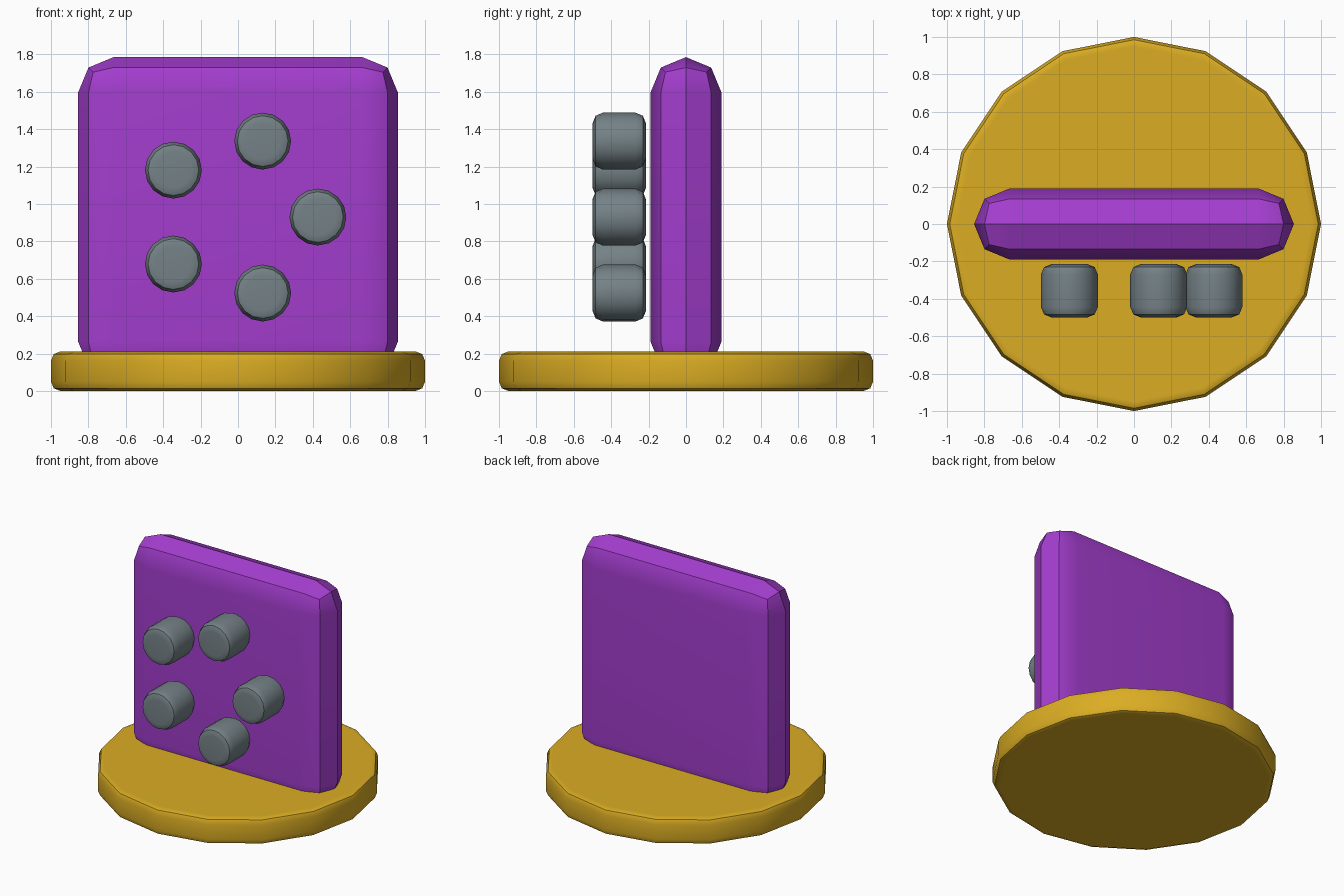
import bpy, bmesh, math
from mathutils import Matrix, Vector

if "Cube" in bpy.data.objects:
    bpy.data.objects.remove(bpy.data.objects["Cube"])


def material(name, r, g, b):
    """Flat colour given as sRGB 0-255, stored as linear."""
    lin = [((c / 255 + 0.055) / 1.055) ** 2.4 for c in (r, g, b)]
    m = bpy.data.materials.new(name)
    m.diffuse_color = (*lin, 1)
    m.use_nodes = True
    m.node_tree.nodes["Principled BSDF"].inputs["Base Color"].default_value = m.diffuse_color
    return m


gold = material("gold", 219, 173, 35)
purple = material("purple", 163, 61, 206)
grey = material("grey", 117, 130, 135)


def finish(bm, name, mat):
    """Turn a bmesh into a smooth object with flat-looking main faces."""
    bmesh.ops.remove_doubles(bm, verts=bm.verts, dist=0.003)
    bmesh.ops.recalc_face_normals(bm, faces=bm.faces)
    me = bpy.data.meshes.new(name)
    bm.to_mesh(me)
    bm.free()
    me.materials.append(mat)
    ob = bpy.data.objects.new(name, me)
    bpy.context.collection.objects.link(ob)
    bpy.ops.object.select_all(action='DESELECT')
    ob.select_set(True)
    bpy.context.view_layer.objects.active = ob
    bpy.ops.object.shade_smooth_by_angle(angle=math.radians(30))
    wn = ob.modifiers.new("weighted_normals", 'WEIGHTED_NORMAL')
    wn.keep_sharp = True
    return ob


def disc(name, radius, depth, bevel, matrix, mat):
    """16-sided cylinder with rounded rims."""
    bm = bmesh.new()
    bmesh.ops.create_cone(bm, cap_ends=True, segments=16, radius1=radius,
                          radius2=radius, depth=depth)
    rims = [e for e in bm.edges if abs(e.verts[0].co.z - e.verts[1].co.z) < 1e-4]
    bmesh.ops.bevel(bm, geom=rims, offset=bevel, segments=2, profile=0.5,
                    affect='EDGES')
    bm.transform(matrix)
    return finish(bm, name, mat)


# round base
disc("base", 1.0, 0.212, 0.05, Matrix.Translation((0, 0, 0.106)), gold)

# upright slab, rounded by its full half thickness, sunk into the base
bm = bmesh.new()
bmesh.ops.create_cube(bm, size=1)
bm.transform(Matrix.Translation((0, 0, 0.93)) @ Matrix.Diagonal((1.71, 0.38, 1.71, 1)))
bmesh.ops.bevel(bm, geom=bm.edges[:], offset=0.1895, segments=2, profile=0.5,
                affect='EDGES')
finish(bm, "slab", purple)

# ring of five studs in front of the slab
for i in range(5):
    a = math.tau * i / 5
    pos = Vector((0.427 * math.cos(a), -0.357, 0.93 + 0.427 * math.sin(a)))
    m = Matrix.Translation(pos) @ Matrix.Rotation(math.pi / 2, 4, 'X')
    disc(f"stud_{i + 1}", 0.152, 0.285, 0.055, m, grey)
